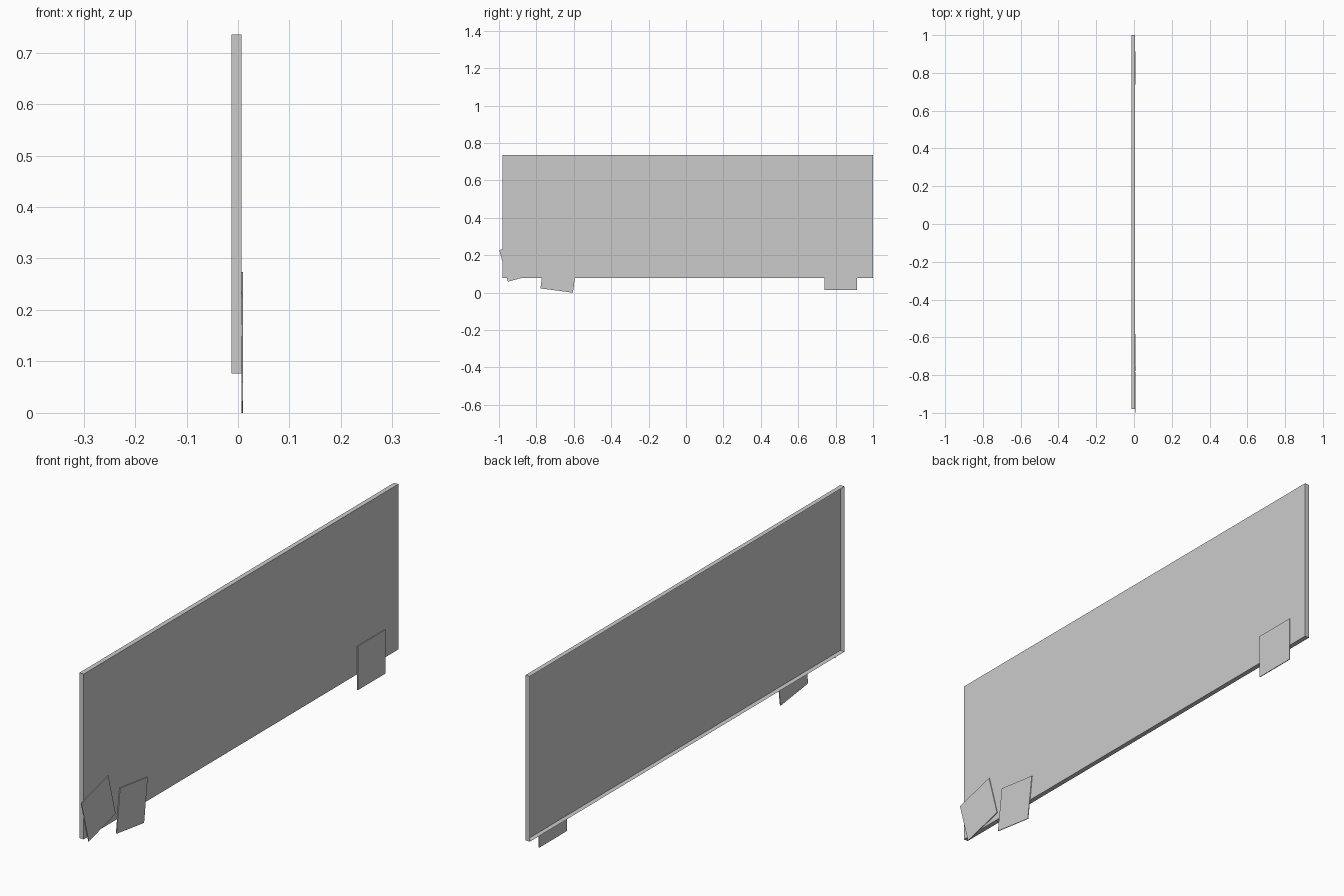
import bpy
import bmesh
from math import radians

if "Cube" in bpy.data.objects:
    bpy.data.objects.remove(bpy.data.objects["Cube"])


def make_box(name, size, location, angle=0.0, open_back=False):
    bm = bmesh.new()
    bmesh.ops.create_cube(bm, size=1.0)
    bmesh.ops.scale(bm, vec=size, verts=bm.verts)
    if open_back:
        back = [f for f in bm.faces if f.normal.x < -0.9]
        bmesh.ops.delete(bm, geom=back, context='FACES_ONLY')
    mesh = bpy.data.meshes.new(name)
    bm.to_mesh(mesh)
    bm.free()
    obj = bpy.data.objects.new(name, mesh)
    obj.location = location
    obj.rotation_euler.x = radians(angle)
    bpy.context.collection.objects.link(obj)
    return obj


# Wide shallow board, a thin tray open on its back side
make_box("board", (0.019, 1.98, 0.658), (-0.003, 0.01, 0.406), open_back=True)

# Square paper notes stuck along the lower edge: centre y, centre z, tilt
notes = [(-0.891, 0.166, 15.3), (-0.680, 0.098, -7.5), (0.827, 0.102, 0.0)]
for i, (y, z, tilt) in enumerate(notes, 1):
    make_box(f"paper_note_{i}", (0.003, 0.175, 0.175), (0.0083, y, z), tilt)
